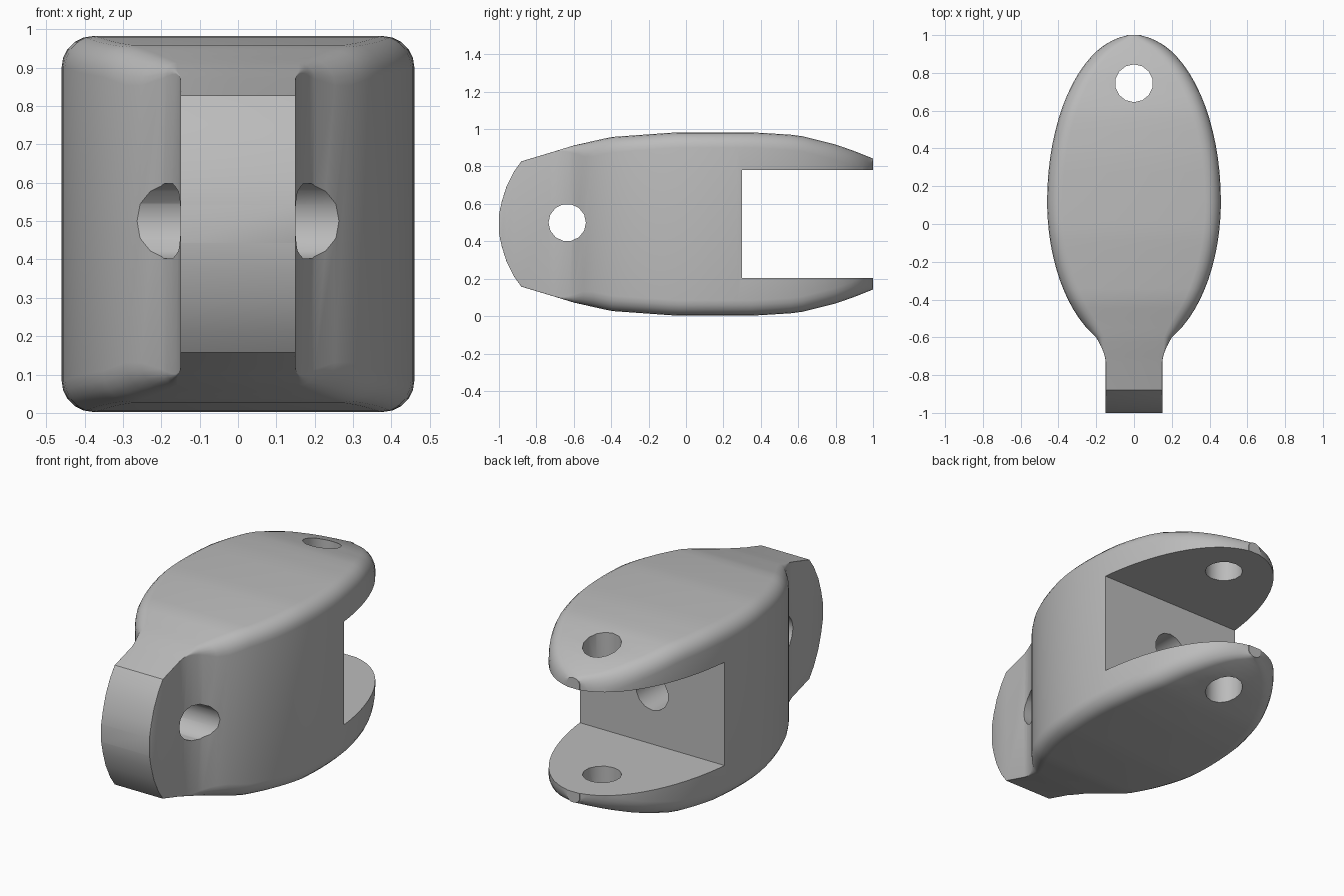
import bpy
import math
from math import sin, cos, pi, sqrt
from mathutils import Matrix

cube = bpy.data.objects.get("Cube")
if cube:
    bpy.data.objects.remove(cube, do_unlink=True)

MID = 0.4925          # height of the centre plane
WIDEST = 0.12         # y of the widest section
FILLET = 0.08
NECK, TONGUE_START, TONGUE = -0.6, -0.73, 0.15

# half height along y, from the rounded tongue to the fork tips
HEIGHTS = [(-1, .05), (-.985, .12), (-.96, .2), (-.92, .28), (-.88, .335),
           (-.73, .38), (-.6, .42), (-.4, .465), (-.05, .49), (.36, .49),
           (.6, .475), (.8, .425), (.9, .39), (1, .35)]


def half_height(y):
    for (a, ha), (b, hb) in zip(HEIGHTS, HEIGHTS[1:]):
        if y <= b:
            return ha + (hb - ha) * (y - a) / (b - a)
    return HEIGHTS[-1][1]


def smooth(t):
    t = max(0, min(1, t))
    return t * t * (3 - 2 * t)


def ellipse_width(y):
    reach = 1 - WIDEST if y > WIDEST else 0.8
    return 0.46 * sqrt(max(0, 1 - ((y - WIDEST) / reach) ** 2))


def half_width(y):
    if y < NECK:
        t = (y - TONGUE_START) / (NECK - TONGUE_START)
        return TONGUE + (ellipse_width(NECK) - TONGUE) * max(0, t) ** 1.6
    return max(0.04, ellipse_width(y))


def section(y, steps=5):
    """Rounded rectangle across the body."""
    w, h = half_width(y), half_height(y)
    r = min(0.002 + FILLET * smooth((y + .7) / .2), w * .9)
    ring = []
    for q, (sx, sz) in enumerate([(1, 1), (-1, 1), (-1, -1), (1, -1)]):
        for i in range(steps + 1):
            a = (q + i / steps) * pi / 2
            ring.append((sx * (w - r) + r * cos(a), y,
                         MID + sz * (h - r) + r * sin(a)))
    return ring


def mesh_object(name, verts, faces):
    mesh = bpy.data.meshes.new(name)
    mesh.from_pydata(verts, [], faces)
    obj = bpy.data.objects.new(name, mesh)
    bpy.context.collection.objects.link(obj)
    return obj


# body: lofted sections
stations = [y for y, h in HEIGHTS if y < TONGUE_START]
stations += [TONGUE_START + i * (NECK - TONGUE_START) / 5 for i in range(6)]
stations += [NECK + i * (WIDEST - NECK) / 14 for i in range(1, 14)]
stations += [WIDEST + (1 - WIDEST) * sin(i / 18 * pi / 2) for i in range(19)]
rings = [section(y) for y in stations]
n = len(rings[0])
faces = [tuple(range(n)), tuple(reversed(range((len(rings) - 1) * n, len(rings) * n)))]
for k in range(len(rings) - 1):
    for i in range(n):
        j = (i + 1) % n
        faces.append((k * n + i, (k + 1) * n + i, (k + 1) * n + j, k * n + j))
body = mesh_object("clevis_body", [p for ring in rings for p in ring], faces)


def cut(cutter):
    cutter.hide_render = True
    cutter.hide_viewport = True
    mod = body.modifiers.new(cutter.name, 'BOOLEAN')
    mod.operation = 'DIFFERENCE'
    mod.solver = 'EXACT'
    mod.object = cutter


def cut_hole(name, centre, depth, rotation):
    bpy.ops.mesh.primitive_cylinder_add(vertices=14, radius=0.1, depth=depth,
                                        location=centre, rotation=rotation)
    cutter = bpy.context.object
    cutter.name = name
    cut(cutter)


# fork slot
bpy.ops.mesh.primitive_cube_add(size=1, location=(0, 0.8, MID))
slot = bpy.context.object
slot.name = "slot_cutter"
slot.scale = (2, 1, 0.58)
cut(slot)

# pin holes: through the fork, across the tongue, and into the slot wall
cut_hole("fork_hole_cutter", (0, .745, MID), 2, (0, 0, 0))
cut_hole("tongue_hole_cutter", (0, -.635, .5), 2, (0, pi / 2, 0))
cut_hole("wall_hole_cutter", (0, .1, MID), 1, (pi / 2, 0, 0))

# bake the cuts and remove the cutters
bpy.context.view_layer.update()
evaluated = body.evaluated_get(bpy.context.evaluated_depsgraph_get())
baked = bpy.data.meshes.new_from_object(evaluated)
cutters = [m.object for m in body.modifiers]
body.modifiers.clear()
body.data = baked
for c in cutters:
    bpy.data.objects.remove(c, do_unlink=True)

grey = bpy.data.materials.new("plain grey")
grey.use_nodes = True
colour = (0.5, 0.5, 0.5, 1)
grey.diffuse_color = colour
grey.node_tree.nodes["Principled BSDF"].inputs["Base Color"].default_value = colour
body.data.materials.clear()
body.data.materials.append(grey)

bpy.ops.object.select_all(action='DESELECT')
body.select_set(True)
bpy.context.view_layer.objects.active = body
bpy.ops.object.shade_smooth_by_angle(angle=math.radians(30))
